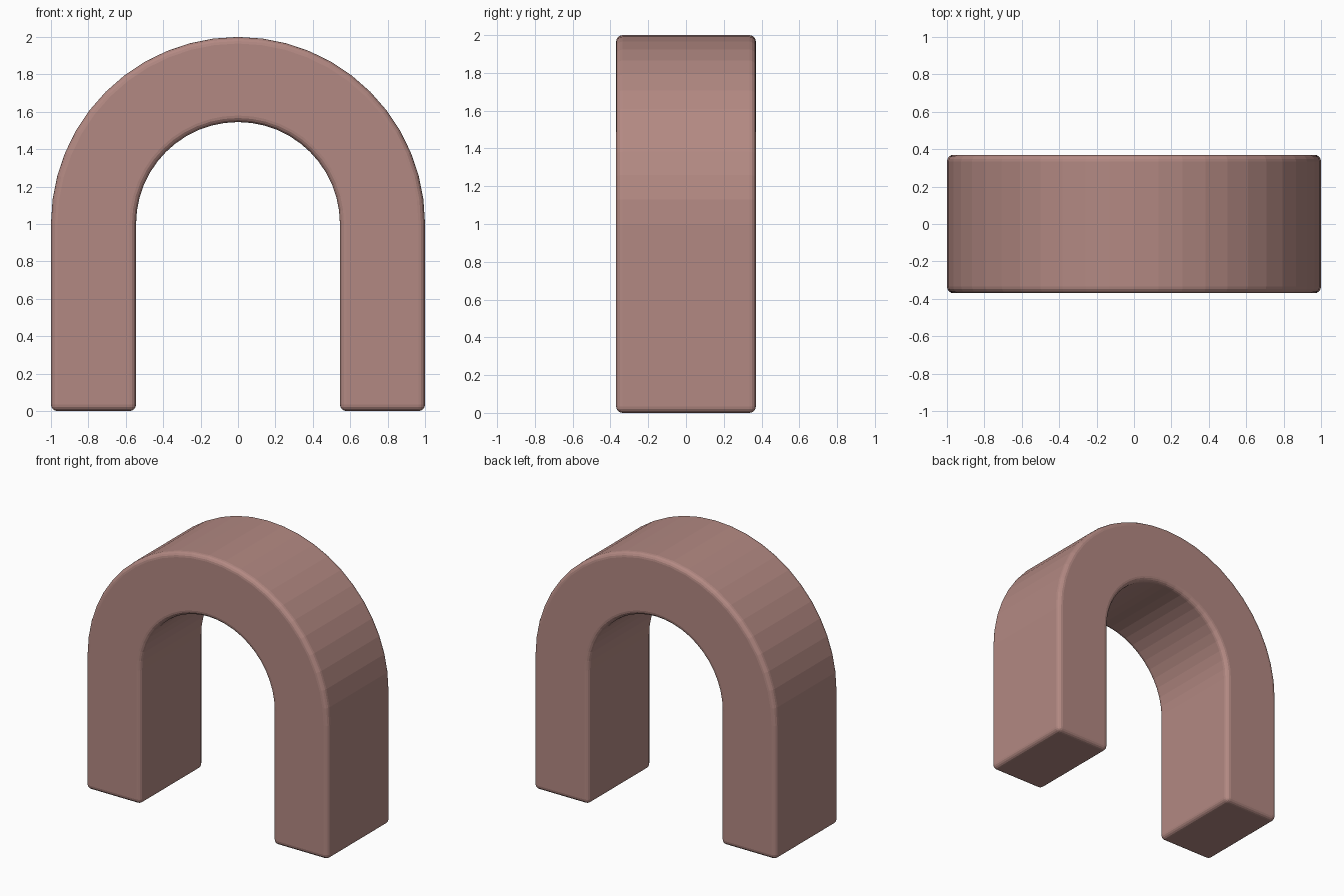
import bpy, bmesh
from math import sin, cos, pi

if "Cube" in bpy.data.objects:
    bpy.data.objects.remove(bpy.data.objects["Cube"])

OUTER, INNER, SPRING, HALF_DEPTH, STEPS = 1.0, 0.545, 1.0, 0.37, 24


def arc(radius):
    # half circle from the right side over the top to the left side
    return [(radius * cos(pi * i / STEPS), SPRING + radius * sin(pi * i / STEPS))
            for i in range(STEPS + 1)]


# Arch profile: outer outline up and over, then back along the inner opening
profile = [(OUTER, 0)] + arc(OUTER) + [(-OUTER, 0), (-INNER, 0)]
profile += arc(INNER)[::-1] + [(INNER, 0)]

bm = bmesh.new()
face = bm.faces.new([bm.verts.new((x, -HALF_DEPTH, z)) for x, z in profile])
extruded = bmesh.ops.extrude_face_region(bm, geom=[face], use_keep_orig=True)
back = [v for v in extruded["geom"] if isinstance(v, bmesh.types.BMVert)]
bmesh.ops.translate(bm, verts=back, vec=(0, 2 * HALF_DEPTH, 0))
bmesh.ops.recalc_face_normals(bm, faces=bm.faces[:])
mesh = bpy.data.meshes.new("arch_block")
bm.to_mesh(mesh)
bm.free()
arch = bpy.data.objects.new("arch_block", mesh)
bpy.context.collection.objects.link(arch)

# Small rounded edges, leaving the curved facets flat
bevel = arch.modifiers.new("rounded_edges", "BEVEL")
bevel.width = 0.035
bevel.segments = 4
bevel.limit_method = "ANGLE"
bevel.angle_limit = pi / 6

# Dusty pink paint
paint = bpy.data.materials.new("dusty_pink")
paint.diffuse_color = (0.45, 0.25, 0.225, 1)
paint.use_nodes = True
paint.node_tree.nodes["Principled BSDF"].inputs["Base Color"].default_value = paint.diffuse_color
mesh.materials.append(paint)
